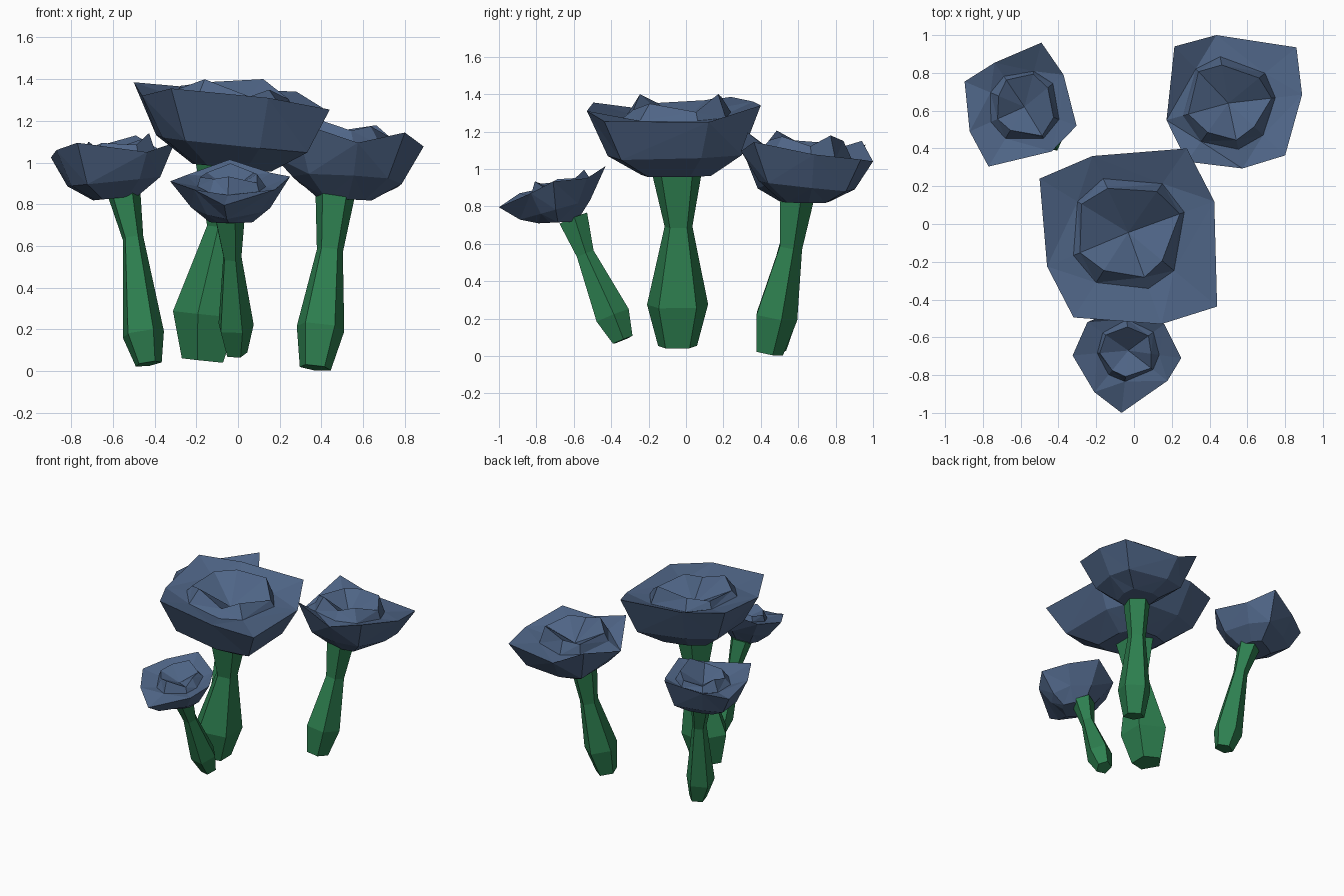
import bpy, bmesh, math
from mathutils import Vector

if "Cube" in bpy.data.objects:
    bpy.data.objects.remove(bpy.data.objects["Cube"])


def material(name, rgb):
    m = bpy.data.materials.new(name)
    m.diffuse_color = (*rgb, 1)
    m.use_nodes = True
    m.node_tree.nodes["Principled BSDF"].inputs["Base Color"].default_value = m.diffuse_color
    return m


BLUE = material("slate blue", (0.078, 0.13, 0.24))
GREEN = material("stem green", (0.027, 0.215, 0.08))


def loft(name, rings, mat, tip=None):
    """Skin a stack of equal-sided rings, cap the bottom, close the top flat or to a point."""
    bm = bmesh.new()
    rows = [[bm.verts.new(p) for p in r] for r in rings]
    n = len(rows[0])
    for a, b in zip(rows, rows[1:]):
        for i in range(n):
            j = (i + 1) % n
            bm.faces.new((a[i], a[j], b[j], b[i]))
    bm.faces.new(rows[0])
    if tip is None:
        bm.faces.new(rows[-1])
    else:
        t = bm.verts.new(tip)
        for i in range(n):
            bm.faces.new((rows[-1][i], rows[-1][(i + 1) % n], t))
    bmesh.ops.triangulate(bm, faces=bm.faces[:])
    bmesh.ops.recalc_face_normals(bm, faces=bm.faces[:])
    me = bpy.data.meshes.new(name)
    bm.to_mesh(me)
    bm.free()
    me.materials.append(mat)
    bpy.context.collection.objects.link(bpy.data.objects.new(name, me))


def stem(name, path, turn):
    """Five-sided crooked stem, path of (x, y, z, radius), rings square to its lean."""
    axis = Vector(path[-1][:3]) - Vector(path[0][:3])
    sx, sy = axis.x / axis.z, axis.y / axis.z
    rings = []
    for x, y, z, r in path:
        ring = []
        for i in range(5):
            a = turn + i * math.tau / 5
            dx, dy = 1.04 * r * math.cos(a), 1.04 * r * math.sin(a)
            ring.append((x + dx, y + dy, z - sx * dx - sy * dy))
        rings.append(ring)
    loft(name, rings, GREEN)


# relative heights and widths of the ruffled inner petals
RUFFLE = (-0.02, 0.01, 0.05, -0.03, 0.01, -0.03, 0.03, -0.03)
SPREAD = (0.92, 0.82, 0.84, 0.92, 0.74, 0.80, 0.76, 0.88)


def bloom(name, rim, centre, slope, base, mid, foot, crest, pit, under=0.0):
    """Wide faceted cap: base, belly, rim, then a raised inner rosette with a hollow."""
    cx, cy = centre

    def tilt(x, y, z, s=slope):
        return (x, y, z + s[0] * (x - cx) + s[1] * (y - cy))

    def shrunk(f, z, s=slope):
        return [tilt(cx + (x - cx) * f, cy + (y - cy) * f, z, s) for x, y, _ in rim]

    def circle(r, z, ruffle, spread):
        ring = []
        for (x, y, _), d, w in zip(rim, RUFFLE, spread):
            a = math.atan2(y - cy, x - cx)
            ring.append(tilt(cx + r * w * math.cos(a), cy + r * w * math.sin(a), z + d * ruffle))
        return ring

    rings = [shrunk(*base, (slope[0], under)), shrunk(*mid), rim,
             circle(foot[0], foot[1], 0, [1] * 8),
             circle(foot[0], crest, foot[0] / 0.31, SPREAD)]
    loft(name, rings, BLUE, (cx, cy, pit))


# large central bloom
bloom("large_bloom",
      [(-.50, .24, 1.385), (-.22, .36, 1.36), (.28, .40, 1.34), (.425, .12, 1.25),
       (.44, -.437, 1.254), (.145, -.53, 1.31), (-.32, -.495, 1.355), (-.46, -.225, 1.32)],
      (-.03, -.045), (-.1, .02), (.40, .975), (.77, 1.09), (.315, 1.285), 1.36, 1.22)
stem("large_stem", [(-.16, -.045, .05, .105), (-.14, -.045, .27, .165),
                    (-.07, -.04, .69, .075), (-.06, -.05, 1.0, .14)], 0.63)

# right rear bloom
bloom("right_bloom",
      [(.214, .94, 1.15), (.436, 1.0, 1.04), (.86, .935, 1.05), (.89, .685, 1.077),
       (.80, .363, 1.144), (.574, .294, 1.095), (.28, .33, 1.195), (.172, .55, 1.03)],
      (.50, .64), (-.05, -.1), (.36, .825), (.73, .915), (.25, 1.075), 1.16, 1.04)
stem("right_stem", [(.37, .44, .016, .075), (.395, .475, .21, .115),
                    (.44, .555, .58, .063), (.465, .585, .85, .095)], 0.3)

# left rear bloom
bloom("left_bloom",
      [(-.49, .96, 1.13), (-.373, .79, 1.06), (-.304, .52, 1.096), (-.436, .384, 1.05),
       (-.77, .304, 1.095), (-.87, .49, 1.06), (-.897, .754, 1.024), (-.738, .854, 1.06)],
      (-.58, .62), (.1, 0), (.36, .83), (.75, .91), (.195, 1.035), 1.095, 1.0)
stem("left_stem", [(-.43, .47, .035, .063), (-.457, .48, .18, .1),
                   (-.505, .56, .64, .05), (-.55, .60, .86, .08)], 0.2)

# small front bloom, tipped toward the front
bloom("small_bloom",
      [(-.325, -.696, .91), (-.21, -.89, .87), (-.066, -1.0, .795), (.177, -.83, .87),
       (.25, -.71, .933), (.16, -.53, .95), (-.04, -.43, 1.015), (-.247, -.52, .94)],
      (-.03, -.67), (0, .28), (.36, .715), (.66, .79), (.165, .89), .945, .87, .05)
stem("small_stem", [(-.01, -.34, .085, .053), (-.015, -.395, .215, .087),
                    (-.03, -.54, .545, .045), (-.045, -.605, .735, .075)], 0.1)
